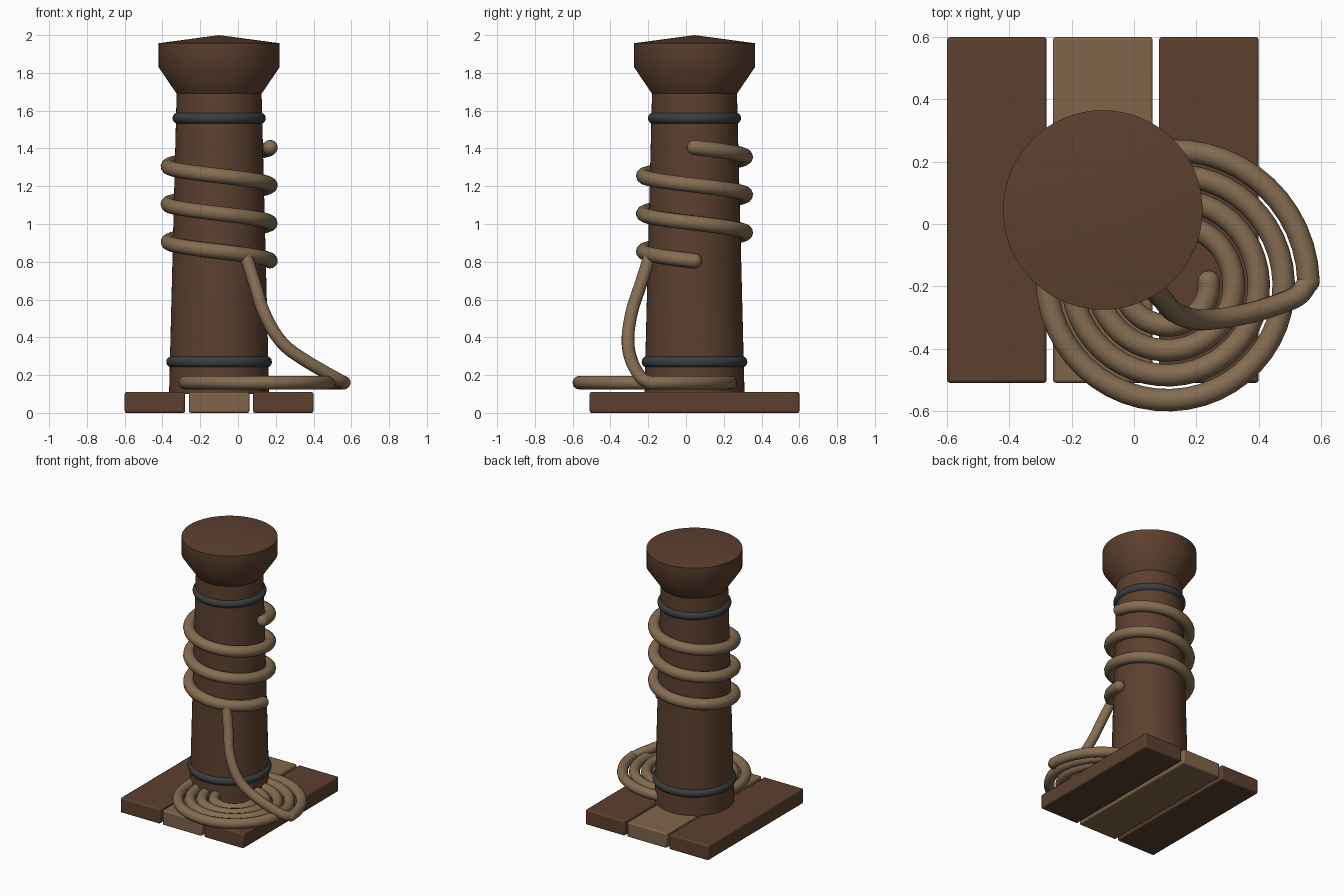
import bpy, bmesh, math
from mathutils import Vector

if "Cube" in bpy.data.objects:
    bpy.data.objects.remove(bpy.data.objects["Cube"])


def material(name, rgb):
    m = bpy.data.materials.new(name)
    m.diffuse_color = (*rgb, 1)
    m.use_nodes = True
    m.node_tree.nodes["Principled BSDF"].inputs["Base Color"].default_value = m.diffuse_color
    return m


DARK = material("dark_wood", (0.107, 0.051, 0.028))
LIGHT = material("light_wood", (0.215, 0.130, 0.068))
ROPE = material("rope_tan", (0.235, 0.152, 0.083))
IRON = material("iron_grey", (0.045, 0.047, 0.052))
CX, CY = -0.10, 0.045  # post axis


def finish(ob, name, mat, angle=35):
    ob.name = ob.data.name = name
    ob.data.materials.clear()
    ob.data.materials.append(mat)
    bpy.ops.object.select_all(action='DESELECT')
    ob.select_set(True)
    bpy.context.view_layer.objects.active = ob
    bpy.ops.object.shade_smooth_by_angle(angle=math.radians(angle))
    return ob


def plank(name, x0, x1, mat):
    bpy.ops.mesh.primitive_cube_add(size=1, location=((x0 + x1) / 2, 0.045, 0.055))
    ob = bpy.context.object
    ob.scale = (x1 - x0, 1.11, 0.11)
    bpy.ops.object.transform_apply(location=False, rotation=False, scale=True)
    finish(ob, name, mat)
    bev = ob.modifiers.new("bevel", 'BEVEL')
    bev.width, bev.segments = 0.01, 2


def lathe(name, profile, mat, n=64):
    bm = bmesh.new()
    vs = [bm.verts.new((r, 0, z)) for r, z in profile]
    es = [bm.edges.new(p) for p in zip(vs, vs[1:])]
    bmesh.ops.spin(bm, geom=vs + es, cent=(0, 0, 0), axis=(0, 0, 1),
                   angle=math.tau, steps=n)
    bmesh.ops.remove_doubles(bm, verts=bm.verts, dist=1e-4)
    bmesh.ops.recalc_face_normals(bm, faces=bm.faces)
    me = bpy.data.meshes.new(name)
    bm.to_mesh(me)
    bm.free()
    ob = bpy.data.objects.new(name, me)
    ob.location = (CX, CY, 0)
    bpy.context.collection.objects.link(ob)
    return finish(ob, name, mat)


def rope(name, pts, r, round_ends):
    cu = bpy.data.curves.new(name, 'CURVE')
    cu.dimensions = '3D'
    cu.bevel_depth, cu.bevel_resolution = r, 4
    cu.use_fill_caps = True
    sp = cu.splines.new('POLY')
    sp.points.add(len(pts) - 1)
    for p, q in zip(sp.points, pts):
        p.co = (*q, 1)
    ob = bpy.data.objects.new(name, cu)
    bpy.context.collection.objects.link(ob)
    bpy.ops.object.select_all(action='DESELECT')
    ob.select_set(True)
    bpy.context.view_layer.objects.active = ob
    bpy.ops.object.convert(target='MESH')
    ob = bpy.context.object
    finish(ob, name, ROPE, 60)
    for i, p in enumerate(round_ends):
        bpy.ops.mesh.primitive_uv_sphere_add(segments=16, ring_count=10, radius=r, location=p)
        finish(bpy.context.object, f"{name}_end_{i + 1}", ROPE, 60)


def smooth_path(pts, steps=8):
    """Catmull-Rom curve through the points."""
    p = [Vector(q) for q in pts]
    p = [2 * p[0] - p[1]] + p + [2 * p[-1] - p[-2]]
    out = []
    for a, b, c, d in zip(p, p[1:], p[2:], p[3:]):
        for i in range(steps):
            t = i / steps
            out.append(0.5 * (2 * b + (c - a) * t + (2 * a - 5 * b + 4 * c - d) * t * t
                              + (3 * b - a - 3 * c + d) * t ** 3))
    return out + [p[-2]]


# Deck planks
plank("plank_left", -0.60, -0.28, DARK)
plank("plank_middle", -0.26, 0.06, LIGHT)
plank("plank_right", 0.08, 0.40, DARK)

# Post with flared head
lathe("post", [(0, 0.10), (0.265, 0.10), (0.225, 1.69), (0.32, 1.83),
               (0.32, 1.957), (0, 2.0)], DARK)

# Iron bands
for name, z, r in (("band_lower", 0.27, 0.25), ("band_upper", 1.56, 0.217)):
    bpy.ops.mesh.primitive_torus_add(location=(CX, CY, z), major_radius=r, minor_radius=0.03,
                                     major_segments=64, minor_segments=14)
    finish(bpy.context.object, name, IRON, 60)

# Rope wound three times round the post
N = 48
wrap = []
for i in range(3 * N + 1):
    a = math.tau * i / N
    wrap.append(Vector((CX + 0.27 * math.cos(a), CY + 0.27 * math.sin(a), 1.405 - 0.2 * i / N)))
rope("rope_wrap", wrap, 0.04, (wrap[0], wrap[-1]))

# Flat coil on the deck, four turns inward
coil = []
for i in range(4 * N + 1):
    a = math.tau * i / N
    r = 0.44 - 0.08 * i / N
    coil.append(Vector((0.12 + r * math.cos(a), -0.185 + r * math.sin(a), 0.16)))
rope("rope_coil", coil, 0.036, (coil[0], coil[-1]))

# Rope hanging from the wrap down to the coil
hang = smooth_path([(0.045, -0.195, 0.82), (0.09, -0.24, 0.68), (0.13, -0.283, 0.55),
                    (0.19, -0.305, 0.43), (0.26, -0.305, 0.345), (0.36, -0.288, 0.275),
                    (0.45, -0.262, 0.222), (0.525, -0.23, 0.18), (0.56, -0.185, 0.16)])
rope("rope_hanging", hang, 0.034, (hang[0],))
